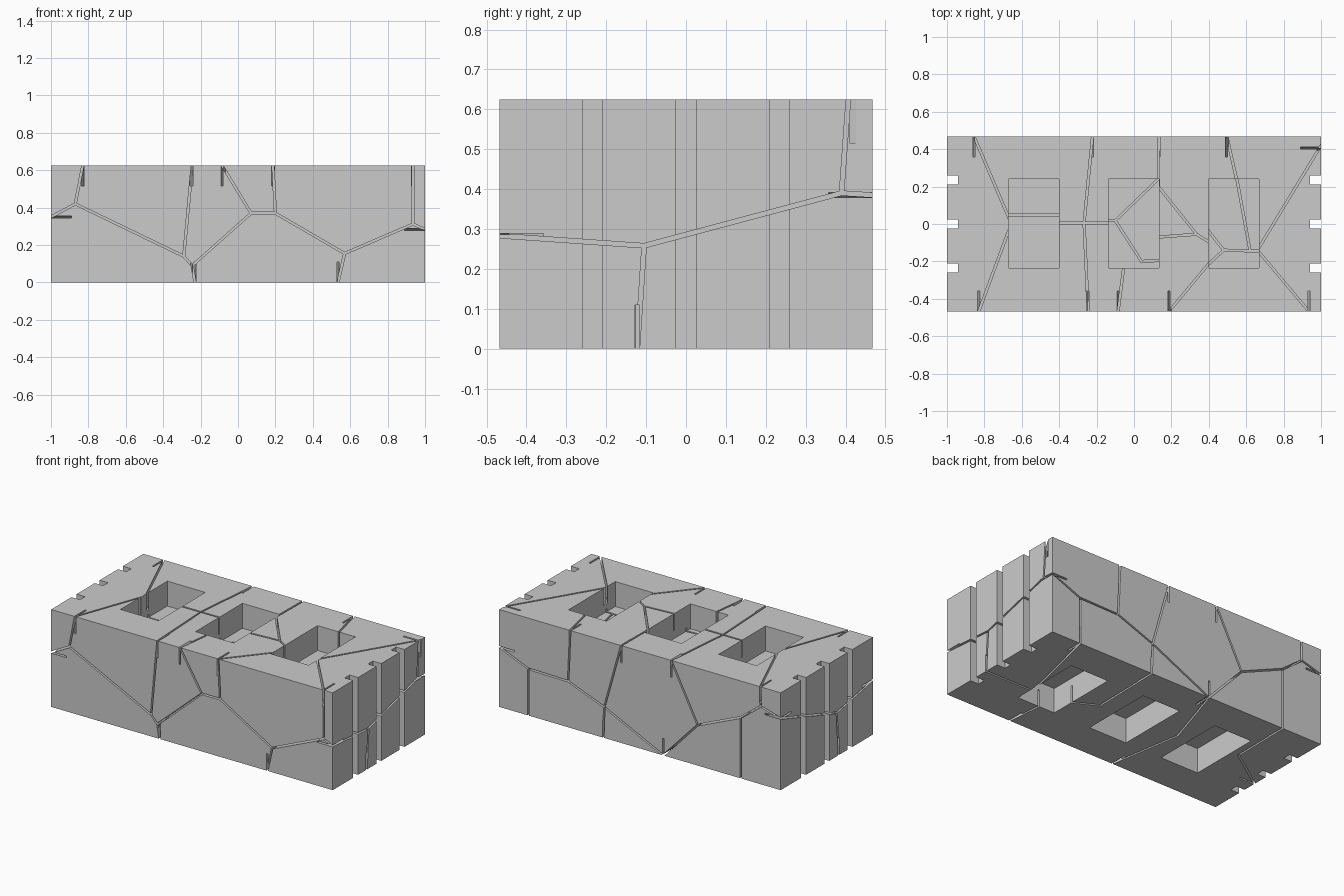
import bpy, bmesh
from mathutils import Vector, Matrix

if "Cube" in bpy.data.objects:
    bpy.data.objects.remove(bpy.data.objects["Cube"])

HX, HY, H = 1.0, 0.4675, 0.625      # half length, half width, height
POCKET = 0.16                       # pocket depth from top and from bottom
WIDTH, DEPTH = 0.011, 0.11          # crack size


def add_box(bm, lo, hi):
    lo, hi = Vector(lo), Vector(hi)
    size = hi - lo
    m = Matrix.Translation((lo + hi) / 2) @ Matrix.Diagonal((*size, 1))
    bmesh.ops.create_cube(bm, size=1, matrix=m)


def add_crack(bm, points, normal, depth=DEPTH):
    """Thin slabs following a polyline, sunk into the face."""
    n = Vector(normal)
    for a, b in zip(points, points[1:]):
        a, b = Vector(a), Vector(b)
        along = (b - a).normalized()
        side = n.cross(along)
        length = (b - a).length + WIDTH
        rot = Matrix((along, side, n)).transposed().to_4x4()
        centre = (a + b) / 2 + n * (0.02 - depth) / 2
        m = Matrix.Translation(centre) @ rot @ Matrix.Diagonal((length, WIDTH, depth + 0.02, 1))
        bmesh.ops.create_cube(bm, size=1, matrix=m)


def make_object(name, bm):
    mesh = bpy.data.meshes.new(name)
    bm.to_mesh(mesh)
    bm.free()
    ob = bpy.data.objects.new(name, mesh)
    bpy.context.collection.objects.link(ob)
    return ob


def cut(ob, cutter, self_overlap=False):
    mod = ob.modifiers.new("cut", 'BOOLEAN')
    mod.operation, mod.object, mod.solver = 'DIFFERENCE', cutter, 'EXACT'
    mod.use_self = self_overlap
    cutter.hide_render = True
    bpy.context.view_layer.update()
    dg = bpy.context.evaluated_depsgraph_get()
    mesh = bpy.data.meshes.new_from_object(ob.evaluated_get(dg))
    ob.modifiers.clear()
    ob.data = mesh
    bpy.data.objects.remove(cutter)


# solid block
bm = bmesh.new()
add_box(bm, (-HX, -HY, 0), (HX, HY, H))
block = make_object("cracked_block", bm)

# three pockets above and below, three key slots on each end
bm = bmesh.new()
for x in (-0.535, -0.002, 0.532):
    add_box(bm, (x - 0.135, -0.235, H - POCKET), (x + 0.135, 0.24, H + 0.1))
    add_box(bm, (x - 0.135, -0.235, -0.1), (x + 0.135, 0.24, POCKET))
for s in (-1, 1):
    for y in (-0.235, 0, 0.235):
        add_box(bm, (s * 1.0 - 0.06, y - 0.025, -0.1), (s * 1.0 + 0.06, y + 0.025, H + 0.1))
cut(block, make_object("recess_cutter", bm))

# crack lines on each face, as 2D polylines
front = [
    [(-1, .35), (-.87, .42), (-.83, H)],
    [(-.87, .42), (-.29, .14), (-.245, H)],
    [(-.29, .14), (-.245, .09), (-.23, 0)],
    [(-.245, .09), (.07, .37), (.2, .37), (.57, .155), (.935, .312), (1, .283)],
    [(.07, .37), (-.085, H)],
    [(.2, .37), (.187, H)],
    [(.57, .155), (.535, 0)],
    [(.935, .312), (.935, H)],
]
back = [
    [(1, .385), (.794, .30), (.51, .295), (.253, .198), (-.167, 0), (-.41, .26),
     (-.715, .39), (-.858, .50), (-1, .46)],
    [(.794, .30), (.794, 0)],
    [(.51, .295), (.495, H)],
    [(.253, .198), (.26, 0)],
    [(.253, .198), (.133, H)],
    [(-.41, .26), (-.222, H)],
    [(-.715, .39), (-.715, 0)],
    [(-.858, .50), (-.855, H)],
]
right = [
    [(-HY, .283), (-.105, .258), (.39, .39), (HY, .385)],
    [(.39, .39), (.407, H)],
    [(-.105, .258), (-.122, 0)],
]
left = [
    [(-HY, .35), (-.1, .28), (HY, .46)],
    [(-.1, .28), (-.122, 0)],
]
top = [
    [(-.855, HY), (-.67, .035)],
    [(-.67, -.035), (-.83, -HY)],
    [(-.222, HY), (-.267, .005), (-.245, -HY)],
    [(-.41, .005), (-.13, .005)],
    [(.133, HY), (.13, .2), (.335, -.055), (.405, -.1)],
    [(.13, -.07), (.335, -.055)],
    [(-.055, -.23), (-.085, -HY)],
    [(.41, -.2), (.187, -HY)],
    [(.497, HY), (.55, .23)],
    [(1, .42), (.66, -.14), (.935, -HY)],
]
pocket_floor = [
    [(-.67, .048), (-.4, .048)],
    [(-.137, .018), (-.1, .018), (.13, .24)],
    [(-.1, .018), (.04, -.2), (.133, -.195)],
    [(.397, -.035), (.48, -.14), (.667, -.145)],
    [(.397, -.215), (.48, -.14)],
    [(.55, .24), (.62, -.14)],
]
bottom = [
    [(-.167, HY), (-.31, .018), (-.23, -HY)],
    [(-1, -.122), (-.72, .07), (-.715, HY)],
    [(.535, -HY), (.5, -.12), (1, -.122)],
    [(.26, HY), (.25, .0), (.4, -.08)],
    [(.794, HY), (.68, .0), (.66, -.12)],
]

bm = bmesh.new()
faces = [
    (front, lambda u, v: (u, -HY, v), (0, -1, 0)),
    (back, lambda u, v: (u, HY, v), (0, 1, 0)),
    (right, lambda u, v: (HX, u, v), (1, 0, 0)),
    (left, lambda u, v: (-HX, u, v), (-1, 0, 0)),
    (top, lambda u, v: (u, v, H), (0, 0, 1)),
    (pocket_floor, lambda u, v: (u, v, H - POCKET), (0, 0, 1)),
    (bottom, lambda u, v: (u, v, 0), (0, 0, -1)),
]
for lines, place, normal in faces:
    for line in lines:
        add_crack(bm, [place(u, v) for u, v in line], normal)
cut(block, make_object("crack_cutter", bm), True)
